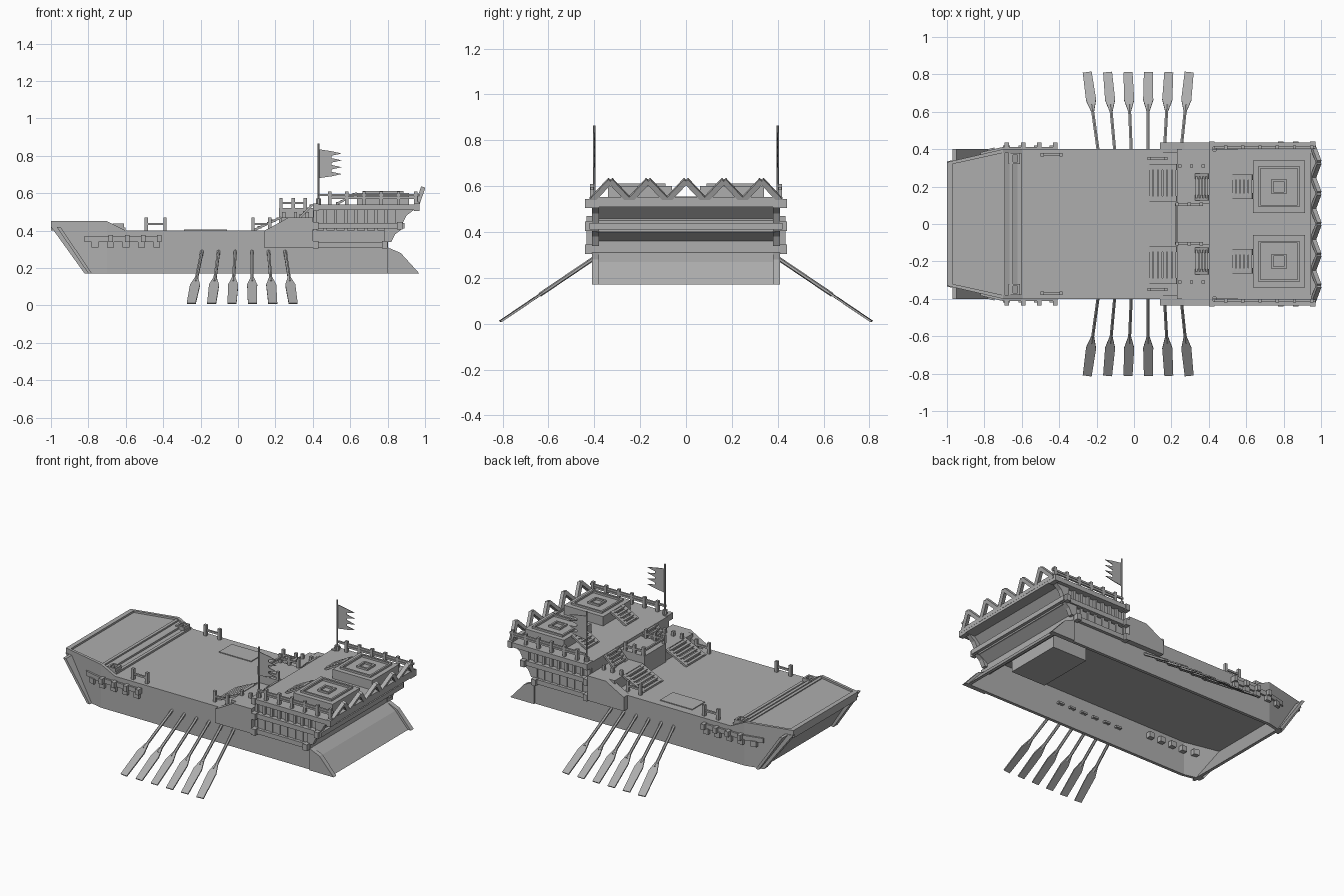
import bpy, bmesh, math
from mathutils import Vector

default_cube = bpy.data.objects.get("Cube")
if default_cube:
    bpy.data.objects.remove(default_cube)

colour = (0.42, 0.42, 0.42, 1)
grey = bpy.data.materials.new("weathered_grey")
grey.use_nodes = True
grey.diffuse_color = colour
grey.node_tree.nodes["Principled BSDF"].inputs["Base Color"].default_value = colour

# Main levels, from the bottom up
KEEL, WALE, DECK, BELT, LANDING, UPPER = 0.17, 0.31, 0.4, 0.41, 0.47, 0.54
BOW_TOP, RAIL_TOP = 0.45, 0.61
# Main stations, from bow to stern
BOW, FOREFOOT, SHOULDER, RAMP_FOOT = -1, -0.82, -0.7, -0.6
BULWARK, STAIR_HEAD, CASTLE, TRANSOM, STERN = 0.14, 0.23, 0.4, 0.8, 0.97
# Half widths
SIDE, SKIN, TRIM, OUTER = 0.4, 0.38, 0.42, 0.435
THIN = 0.012


def spaced(first, last, count):
    return [first + (last - first) * i / (count - 1) for i in range(count)]


class Part:
    """Collects simple solids into one named object."""
    def __init__(self, name):
        self.name, self.mesh = name, bmesh.new()

    def loft(self, outline_a, outline_b):
        ring_a = [self.mesh.verts.new(point) for point in outline_a]
        ring_b = [self.mesh.verts.new(point) for point in outline_b]
        self.mesh.faces.new(ring_a)
        self.mesh.faces.new(ring_b[::-1])
        for i in range(len(ring_a)):
            self.mesh.faces.new((ring_a[i], ring_a[i - 1], ring_b[i - 1], ring_b[i]))

    def prism(self, profile, near, far):
        """Side profile (x, z) extruded across the ship."""
        self.loft([(x, near, z) for x, z in profile], [(x, far, z) for x, z in profile])

    def box(self, back, front, near, far, low, high):
        self.prism([(back, low), (front, low), (front, high), (back, high)], near, far)

    def beam(self, start, end, width, height=None, sides=4):
        start, end = Vector(start), Vector(end)
        height = height or width
        along = (end - start).normalized()
        helper = Vector((0, 1, 0)) if abs(along.z) > abs(along.y) else Vector((0, 0, 1))
        across = along.cross(helper).normalized()
        upward = across.cross(along)
        radius = 0.5 / math.cos(math.pi / sides)
        ring = []
        for i in range(sides):
            angle = math.tau * (i + 0.5) / sides
            ring.append(radius * (across * width * math.cos(angle) + upward * height * math.sin(angle)))
        self.loft([start + offset for offset in ring], [end + offset for offset in ring])

    def posts(self, stations, y, low, high, width=0.018):
        for x in stations:
            self.box(x - width / 2, x + width / 2, y - width / 2, y + width / 2, low, high)

    def railing(self, stations, y, low, high):
        """Posts with one bar running along the ship."""
        middle = (low + high) / 2
        self.posts(stations, y, low, high)
        self.beam((stations[0], y, middle), (stations[-1], y, middle), THIN)

    def stairs(self, back, front, near, far, low, high, count):
        run, rise = (front - back) / count, (high - low) / count
        for i in range(count):
            x, z = back + i * run, low + (i + 1) * rise
            self.box(x, x + run * 0.8, near, far, z - THIN, z)
        for y in (near, far):
            self.beam((back, y, low), (front, y, high), THIN, 0.03)

    def frame(self, x, y, radius, low, high):
        """Square border lying flat."""
        inner = radius - THIN
        for edge_a, edge_b in ((-radius, -inner), (inner, radius)):
            self.box(x + edge_a, x + edge_b, y - radius, y + radius, low, high)
            self.box(x - radius, x + radius, y + edge_a, y + edge_b, low, high)

    def finish(self, mirror=False, taper=False):
        if taper:   # narrows towards the bow
            for vert in self.mesh.verts:
                vert.co.y *= 1 - 0.58 * max(0, SHOULDER - vert.co.x)
        if mirror:  # repeats the port side to starboard
            copy = bmesh.ops.duplicate(self.mesh, geom=self.mesh.verts[:] + self.mesh.edges[:] + self.mesh.faces[:])
            for item in copy["geom"]:
                if isinstance(item, bmesh.types.BMVert):
                    item.co.y *= -1
        bmesh.ops.recalc_face_normals(self.mesh, faces=self.mesh.faces)
        data = bpy.data.meshes.new(self.name)
        self.mesh.to_mesh(data)
        self.mesh.free()
        data.materials.append(grey)
        bpy.context.collection.objects.link(bpy.data.objects.new(self.name, data))


# Hull sides: thin walls, open below, with a stem rim and a flared stern fin
hull = Part("hull_sides")
hull.prism([(SHOULDER, KEEL), (TRANSOM, KEEL), (TRANSOM, DECK), (RAMP_FOOT, DECK), (SHOULDER, BOW_TOP)], SIDE, SKIN)
hull.prism([(FOREFOOT, KEEL), (SHOULDER, KEEL), (SHOULDER, BOW_TOP), (BOW, BOW_TOP), (BOW, TRIM)], SIDE, SKIN)
hull.prism([(FOREFOOT, KEEL), (FOREFOOT + 0.03, KEEL), (BOW + 0.04, TRIM), (BOW, TRIM)], SIDE + 0.005, SKIN - 0.02)
hull.prism([(TRANSOM, KEEL), (STERN, KEEL), (0.87, 0.28), (TRANSOM, WALE)], SIDE + 0.01, SKIN)
hull.finish(mirror=True, taper=True)

plates = Part("bow_and_stern_plates")
plates.prism([(FOREFOOT + 0.02, KEEL), (FOREFOOT + 0.04, KEEL), (BOW + 0.05, TRIM), (BOW + 0.03, TRIM)], -SIDE, SIDE)
plates.prism([(STERN - 0.02, KEEL), (0.86, 0.27), (TRANSOM, WALE), (TRANSOM - 0.02, 0.3), (0.84, 0.26),
              (STERN - 0.04, KEEL)], -SKIN, SKIN)
plates.finish()

deck = Part("main_deck")
for back, front in ((BOW + 0.05, SHOULDER), (SHOULDER, CASTLE + 0.05)):
    deck.box(back, front, -SIDE + THIN, SIDE - THIN, DECK - THIN, DECK)
deck.finish(taper=True)

# Bow ramp with cross beams at its foot
ramp = Part("bow_ramp")
ramp.box(BOW, SHOULDER, -SIDE + THIN, SIDE - THIN, DECK, BOW_TOP - THIN)
ramp.box(BOW, BOW + 0.03, -SIDE, SIDE, TRIM, BOW_TOP)
ramp.prism([(SHOULDER, DECK), (SHOULDER, BOW_TOP - THIN), (RAMP_FOOT, DECK)], -SKIN, SKIN)
for x, z in zip(spaced(SHOULDER, RAMP_FOOT - THIN, 3), spaced(BOW_TOP - THIN, BELT, 3)):
    ramp.beam((x, -SKIN, z), (x, SKIN, z), 0.02, THIN)
ramp.frame(SHOULDER + 0.06, 0.35, 0.03, DECK, BOW_TOP - THIN)
ramp.frame(SHOULDER + 0.06, -0.35, 0.03, DECK, BOW_TOP - THIN)
ramp.finish(taper=True)

# Bow wales with support blocks below and caps along the rail
wales = Part("bow_wales")
for back, front in ((FOREFOOT, SHOULDER), (SHOULDER, -TRIM)):
    wales.box(back, front, SKIN, SIDE + THIN, 0.34, 0.37)
for x in spaced(-0.77, -0.44, 5):
    wales.box(x - THIN, x + 2 * THIN, 0.35, TRIM, WALE, 0.345)
for x in spaced(-0.68, -TRIM, 4):
    wales.box(x - THIN, x + THIN, SIDE, OUTER, 0.34, 0.375)
wales.finish(mirror=True, taper=True)

# Deck fittings
fittings = Part("deck_rails")
fittings.railing([-0.49, -0.39], 0.37, DECK, LANDING)
fittings.railing([0.08, 0.17], 0.35, DECK, LANDING)
fittings.finish(mirror=True)
hatch = Part("deck_hatch")
hatch.box(-0.29, -0.06, 0.22, 0.35, DECK, DECK + 0.005)
hatch.finish()

# Oars fanning out from ports in the hull
oars = Part("oars")
for port, tip in zip(spaced(-0.19, 0.25, 6), spaced(-0.25, 0.295, 6)):
    grip, end = Vector((port, SKIN, 0.3)), Vector((tip, 0.81, 0.01))
    along = (end - grip).normalized()
    across = along.cross(Vector((0, 0, 1))).normalized()
    normal = across.cross(along) * 0.004
    oars.beam(grip, grip.lerp(end, 0.6), 0.016, sides=6)
    blade = []
    for edge in (1, -1):
        rim = [grip.lerp(end, t) + across * edge * half for t, half in ((0.52, 0.008), (0.66, 0.027), (1, 0.024))]
        blade += rim[::edge]
    oars.loft([point + normal for point in blade], [point - normal for point in blade])
    oars.frame(port, SKIN, 0.02, grip.z - THIN, grip.z)
oars.finish(mirror=True)

# Stern castle: two storeys, each overhanging the one below
castle = Part("stern_castle")
castle.prism([(CASTLE, DECK), (0.87, DECK), (0.87, 0.45), (0.85, 0.46), (0.9, 0.51), (CASTLE, 0.51)], -0.39, 0.39)
castle.prism([(TRANSOM - 0.02, WALE), (TRANSOM, WALE), (TRANSOM, 0.36), (0.86, DECK), (TRANSOM - 0.02, DECK)], -0.39, 0.39)
castle.box(CASTLE + 0.05, SHOULDER + 1.4, -0.28, 0.1, 0.3, DECK)
castle.box(CASTLE, STERN, -OUTER, OUTER, UPPER - 0.03, UPPER)
castle.box(0.86, 0.89, -TRIM, TRIM, BELT, BELT + 0.03)
castle.finish()

# Belts, window pilasters, corner blocks and curved stern knees
trim = Part("castle_trim")
for low, aft in ((WALE, TRANSOM), (BELT, 0.88), (UPPER - 0.03, STERN)):
    trim.box(CASTLE, aft, SKIN, TRIM, low, low + 0.03)
    for x in (CASTLE, aft - 0.03):
        trim.box(x, x + 0.03, SKIN, OUTER + 0.005, low - 0.005, low + 0.035)
for x in spaced(CASTLE + 0.01, TRANSOM - 0.01, 8):
    trim.box(x - THIN / 2, x + THIN, SKIN, SIDE + 0.005, WALE, UPPER - 0.03)
for back, low in ((TRANSOM, WALE), (TRANSOM + 0.06, BELT)):
    trim.prism([(back - 0.02, low + 0.03), (back + 0.02, low + 0.03), (back + 0.04, low + 0.07),
                (back + 0.08, low + 0.1), (back - 0.02, low + 0.1)], SKIN, SIDE + 0.01)
trim.finish(mirror=True)

rails = Part("castle_rails")
rails.railing(spaced(0.49, STERN - 0.02, 6), BELT, UPPER, RAIL_TOP)
rails.beam((CASTLE + 0.03, BELT, 0.59), (STERN, BELT, 0.59), THIN)
rails.finish(mirror=True)

# Leaning zigzag rail across the stern
zigzag = Part("stern_zigzag_rail")
foot = STERN - THIN
for peak in spaced(-0.33, 0.33, 5):
    for step in (-0.08, 0.08):
        zigzag.beam((foot, peak + step, UPPER), (0.988, peak, 0.625), 0.024)
zigzag.beam((foot, -TRIM, UPPER), (foot, TRIM, UPPER), 0.026)
zigzag.finish()

# Raised hatch houses with framed tops and short stairs
houses = Part("hatch_houses")
middle, centre, roof = 0.775, 0.2, 0.6
houses.box(middle - 0.14, middle + 0.14, centre - 0.14, centre + 0.14, UPPER, roof)
houses.frame(middle, centre, 0.11, roof, roof + THIN)
houses.frame(middle, centre, 0.04, roof, roof + THIN)
houses.stairs(0.525, middle - 0.14, centre - 0.05, centre + 0.05, UPPER, roof, 5)
houses.finish(mirror=True)

# Approach to the castle: curved bulwarks, landings and stairs
approach = Part("castle_stairs")
approach.prism([(BULWARK, WALE), (CASTLE, WALE), (CASTLE, LANDING), (0.27, LANDING), (0.18, TRIM), (BULWARK, DECK)],
               SKIN, OUTER)
approach.box(STAIR_HEAD, CASTLE, 0.11, SIDE, DECK, LANDING)
approach.stairs(0.08, STAIR_HEAD, 0.135, 0.305, DECK, LANDING, 6)
approach.stairs(0.33, CASTLE, 0.14, 0.255, LANDING, UPPER, 4)
approach.posts(spaced(0.245, 0.37, 3), WALE, LANDING, LANDING + 0.03)
approach.finish(mirror=True)

balcony = Part("balcony")
balcony.box(STAIR_HEAD - 0.01, CASTLE, -0.11, 0.11, DECK, UPPER - 0.02)
for y in (-0.105, 0.105):
    balcony.railing(spaced(STAIR_HEAD, 0.36, 3), y, UPPER - 0.02, 0.575)
balcony.beam((STAIR_HEAD, -0.1, 0.55), (STAIR_HEAD, 0.1, 0.55), THIN)
balcony.finish()

# Flagpoles with four-streamer flags
flags = Part("flags")
mast, fly = CASTLE + 0.03, 0.5
for height, width in ((0.325, 0.01), (0.03, 0.028)):
    flags.beam((mast, SIDE, UPPER), (mast, SIDE, UPPER + height), width, sides=8)
outline = [(mast, 0.68)]
for z in spaced(0.69, 0.8, 4):
    outline += [(fly, z), (fly + 0.055, z + THIN), (fly, z + 2 * THIN)]
flags.prism(outline + [(mast, 0.835)], SIDE - 0.002, SIDE + 0.002)
flags.finish(mirror=True)
